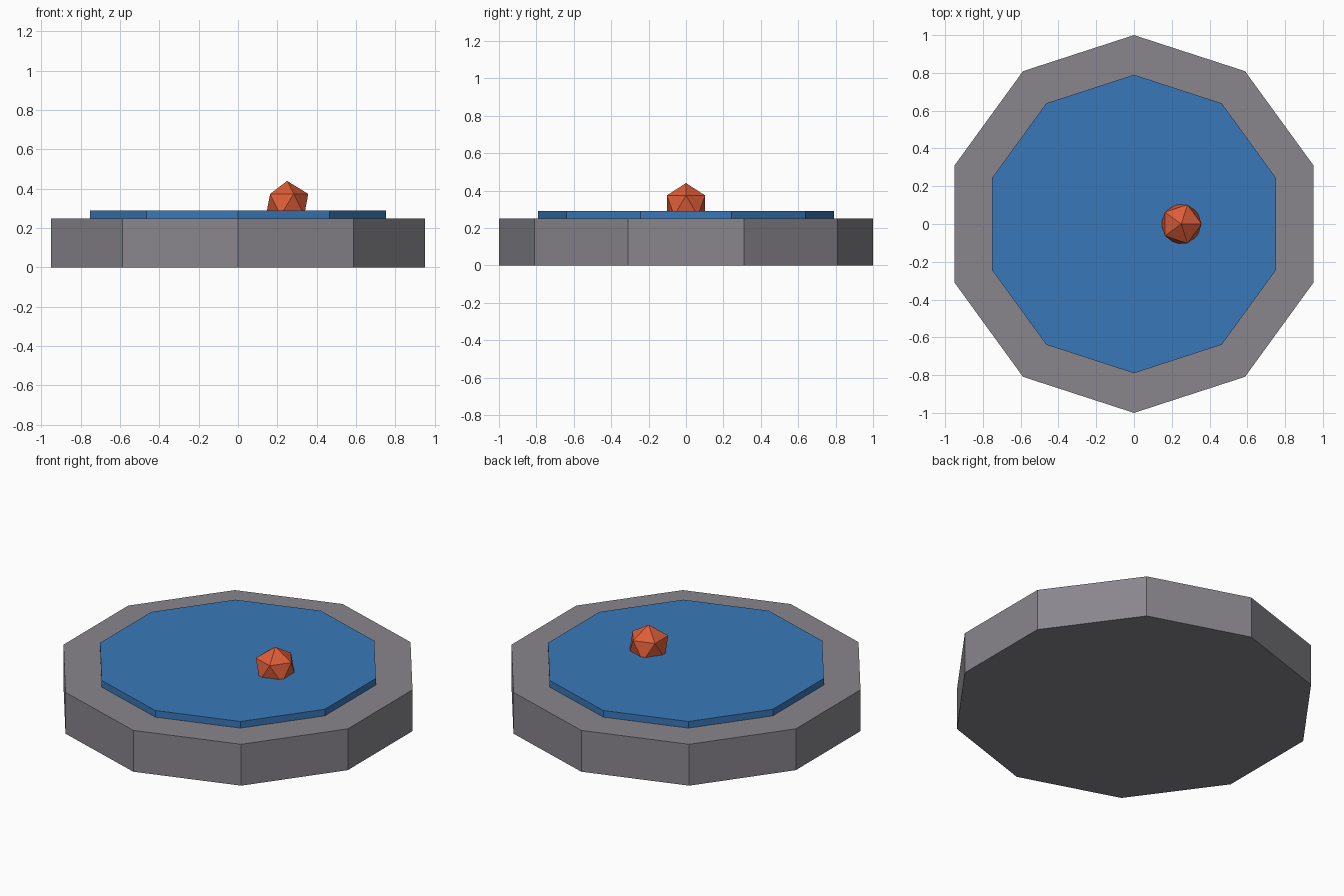
import bpy

if "Cube" in bpy.data.objects:
    bpy.data.objects.remove(bpy.data.objects["Cube"])


def material(name, rgb):
    m = bpy.data.materials.new(name)
    m.diffuse_color = (*rgb, 1.0)
    m.use_nodes = True
    m.node_tree.nodes["Principled BSDF"].inputs["Base Color"].default_value = m.diffuse_color
    return m


def finish(name, mat):
    ob = bpy.context.object
    ob.name = name
    ob.data.materials.append(mat)
    return ob


def decagon_slab(name, radius, bottom, top, mat):
    bpy.ops.mesh.primitive_cylinder_add(
        vertices=10, radius=radius, depth=top - bottom,
        location=(0, 0, (bottom + top) / 2))
    return finish(name, mat)


stone = material("stone grey", (0.25, 0.24, 0.265))
water = material("water blue", (0.04, 0.19, 0.48))
orange = material("orange red", (0.72, 0.11, 0.04))

# Stone base and the raised water disc on it
decagon_slab("stone_base", 1.0, 0.0, 0.25, stone)
decagon_slab("water_disc", 0.79, 0.25, 0.29, water)

# Low-poly ball, partly sunk in the water
bpy.ops.mesh.primitive_ico_sphere_add(
    subdivisions=1, radius=0.12, location=(0.25, 0, 0.32))
finish("floating_ball", orange)
